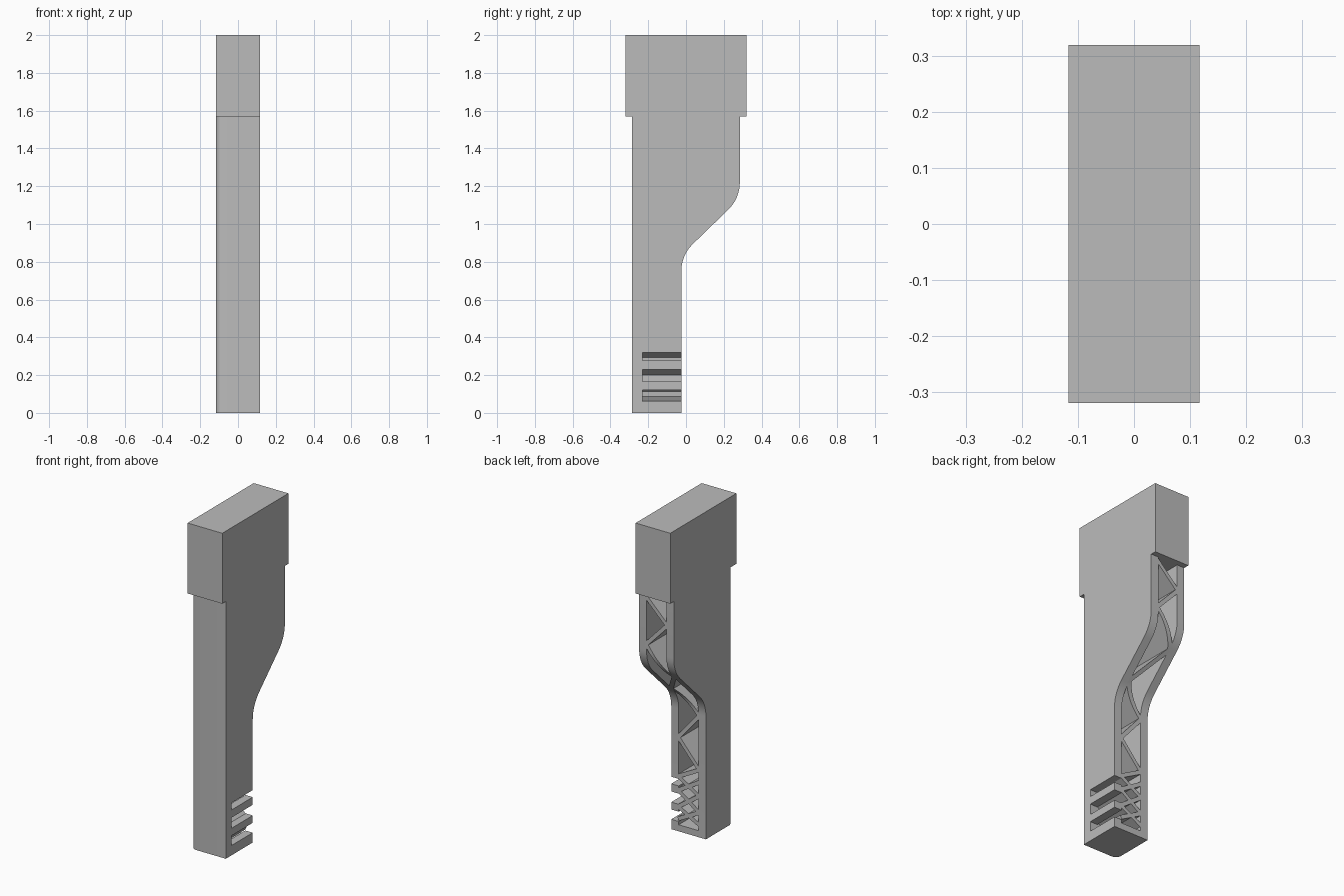
import bpy, bmesh, math
from mathutils import Vector

if "Cube" in bpy.data.objects:
    bpy.data.objects.remove(bpy.data.objects["Cube"])

W = 0.117            # half width of the whole part
WALL = 0.05          # side wall thickness
INNER = W - WALL     # half width of the cavity
FRONT, POCKET = -0.285, -0.23
LOW_BACK, HIGH_BACK = -0.025, 0.285
NECK = 1.57          # underside of the head

grey = bpy.data.materials.new("plain grey")
grey.use_nodes = True
colour = (0.5, 0.5, 0.5, 1)
grey.diffuse_color = colour
grey.node_tree.nodes["Principled BSDF"].inputs["Base Color"].default_value = colour


def make_object(name, bm):
    bmesh.ops.recalc_face_normals(bm, faces=bm.faces)
    mesh = bpy.data.meshes.new(name)
    bm.to_mesh(mesh)
    bm.free()
    mesh.materials.append(grey)
    obj = bpy.data.objects.new(name, mesh)
    bpy.context.collection.objects.link(obj)
    return obj


def add_prism(bm, ring, offset):
    """Extrude a closed ring of points along an offset."""
    face = bm.faces.new([bm.verts.new(p) for p in ring])
    ext = bmesh.ops.extrude_face_region(bm, geom=[face], use_keep_orig=True)
    moved = [v for v in ext["geom"] if isinstance(v, bmesh.types.BMVert)]
    bmesh.ops.translate(bm, verts=moved, vec=offset)


def add_box(bm, lo, hi):
    ring = [(lo[0], lo[1], lo[2]), (hi[0], lo[1], lo[2]),
            (hi[0], hi[1], lo[2]), (lo[0], hi[1], lo[2])]
    add_prism(bm, ring, (0, 0, hi[2] - lo[2]))


def cut(obj, tool, operation):
    """Apply a boolean and discard the tool."""
    tool.hide_render = True
    mod = obj.modifiers.new("cut", 'BOOLEAN')
    mod.operation, mod.object, mod.solver = operation, tool, 'EXACT'
    mod.use_self = True
    graph = bpy.context.evaluated_depsgraph_get()
    obj_mesh = bpy.data.meshes.new_from_object(obj.evaluated_get(graph))
    obj.modifiers.clear()
    obj.data = obj_mesh
    bpy.data.objects.remove(tool)


# Side profile: straight shank, S-bend, wide upper part
def side_profile():
    r, steps = 0.2, 8
    arc = [math.radians(45 * i / steps) for i in range(steps + 1)]
    pts = [(FRONT, 0), (LOW_BACK, 0)]
    pts += [(LOW_BACK + r * (1 - math.cos(a)), 0.75 + r * math.sin(a)) for a in arc]
    pts += [(HIGH_BACK - r * (1 - math.cos(a)), 1.22 - r * math.sin(a)) for a in reversed(arc)]
    return pts + [(HIGH_BACK, NECK), (FRONT, NECK)]


def profile_solid(name):
    bm = bmesh.new()
    add_prism(bm, [(-W, y, z) for y, z in side_profile()], (2 * W, 0, 0))
    return make_object(name, bm)


# Body with one rounded front edge
body = profile_solid("body")
bm = bmesh.new()
bm.from_mesh(body.data)
corner = [e for e in bm.edges
          if all(abs(v.co.x + W) < 1e-4 and abs(v.co.y - FRONT) < 1e-4 for v in e.verts)]
bmesh.ops.bevel(bm, geom=corner, offset=0.035, segments=6, profile=0.5, affect='EDGES')
bm.to_mesh(body.data)
bm.free()

# Hollow open to the back, then three slots through the left wall
bm = bmesh.new()
add_box(bm, (-INNER, POCKET, 0.04), (INNER, 0.5, NECK + 0.1))
cut(body, make_object("cavity_cutter", bm), 'DIFFERENCE')
bm = bmesh.new()
for low, high in ((0.06, 0.12), (0.165, 0.23), (0.277, 0.32)):
    add_box(bm, (INNER - 0.01, POCKET, low), (W + 0.1, 0.1, high))
cut(body, make_object("slot_cutter", bm), 'DIFFERENCE')

# Truss ribs: crossed near the tip, zigzag above
ribs_bm = bmesh.new()


def add_rib(x0, z0, x1, z1, thick=0.024):
    a, b = Vector((x0, POCKET - 0.01, z0)), Vector((x1, POCKET - 0.01, z1))
    d = (b - a).normalized()
    n = Vector((-d.z, 0, d.x)) * thick / 2
    add_prism(ribs_bm, [a - n, b - n, b + n, a + n], (0, 0.7, 0))


end = INNER + 0.004
levels = [0.075, 0.15, 0.25, 0.335]
for low, high in zip(levels, levels[1:]):
    add_rib(-end, low, end, high)
    add_rib(end, low, -end, high)
nodes = [0.335, 0.41, 0.575, 0.74, 0.9, 1.07, 1.26, 1.41, 1.55]
for i, (low, high) in enumerate(zip(nodes, nodes[1:])):
    side = end if i % 2 == 0 else -end
    add_rib(side, low, -side, high)
ribs = make_object("truss_ribs", ribs_bm)
cut(ribs, profile_solid("rib_trimmer"), 'INTERSECT')

# Head block
bm = bmesh.new()
add_box(bm, (-W, -0.319, NECK), (W, 0.319, 2.0))
head = make_object("head_block", bm)

# Smooth only the bends
for obj in (body, ribs, head):
    bpy.ops.object.select_all(action='DESELECT')
    obj.select_set(True)
    bpy.context.view_layer.objects.active = obj
    bpy.ops.object.shade_smooth_by_angle(angle=math.radians(25))
